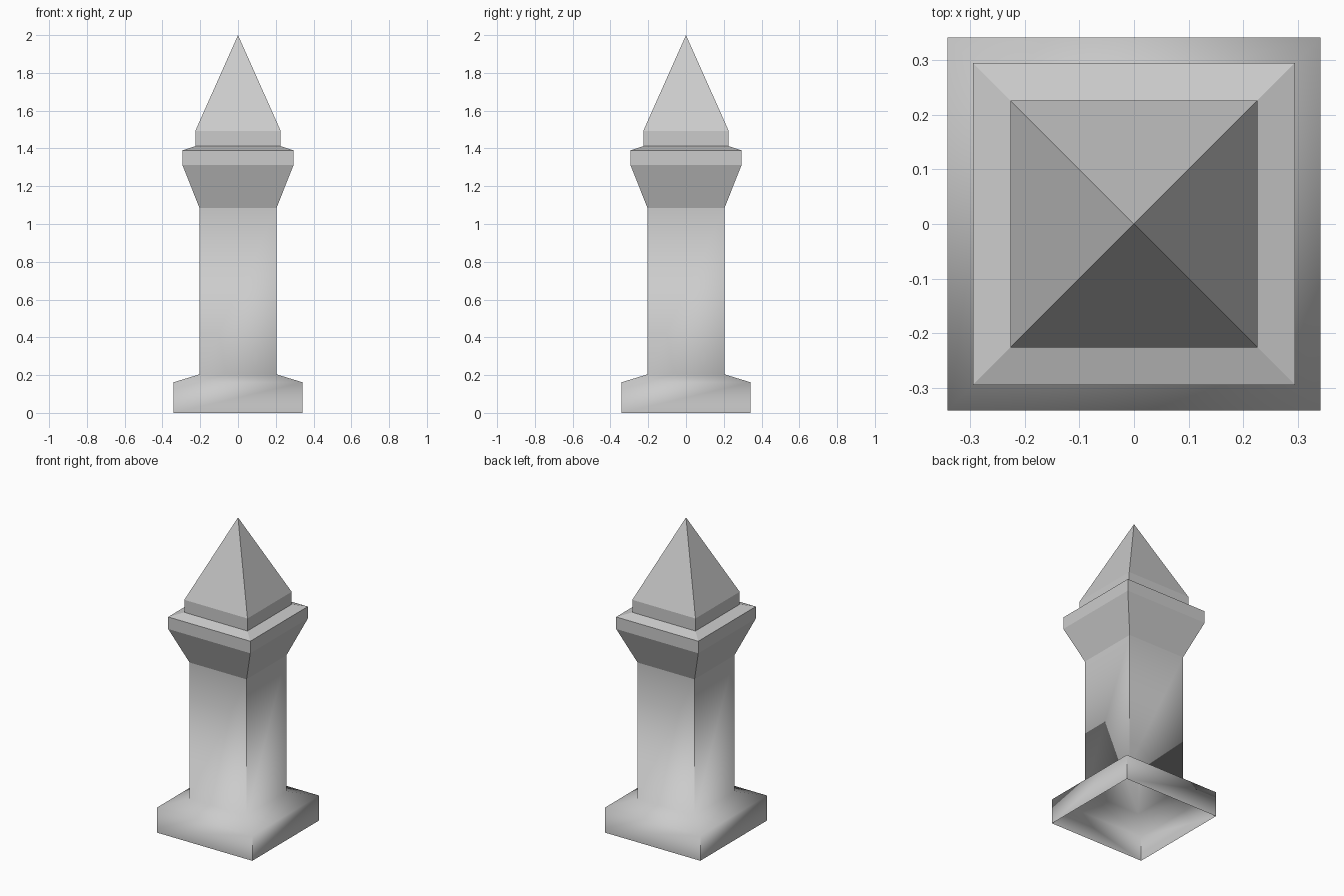
import bpy
import bmesh
import math

cube = bpy.data.objects.get("Cube")
if cube:
    bpy.data.objects.remove(cube, do_unlink=True)

# Single stone colour
stone = bpy.data.materials.new("grey stone")
stone.use_nodes = True
GREY = (0.6, 0.6, 0.6, 1.0)
stone.diffuse_color = GREY
stone.node_tree.nodes["Principled BSDF"].inputs["Base Color"].default_value = GREY


def square_loft(name, profile, smooth_angle=None):
    """Open square shell through (half width, height) points; zero width makes a tip."""
    bm = bmesh.new()
    rings = []
    for half, z in profile:
        if half == 0:
            rings.append([bm.verts.new((0, 0, z))] * 4)
        else:
            rings.append([bm.verts.new((sx * half, sy * half, z))
                          for sx, sy in ((-1, -1), (1, -1), (1, 1), (-1, 1))])
    for low, high in zip(rings, rings[1:]):
        for i in range(4):
            j = (i + 1) % 4
            corners = [low[i], low[j], high[j], high[i]]
            bm.faces.new(list(dict.fromkeys(corners)))
    mesh = bpy.data.meshes.new(name)
    bm.to_mesh(mesh)
    bm.free()
    mesh.materials.append(stone)
    obj = bpy.data.objects.new(name, mesh)
    bpy.context.collection.objects.link(obj)
    if smooth_angle:
        bpy.ops.object.select_all(action="DESELECT")
        obj.select_set(True)
        bpy.context.view_layer.objects.active = obj
        bpy.ops.object.shade_smooth_by_angle(angle=math.radians(smooth_angle))
    return obj


# Hollow plinth flowing softly into the shaft, with crisp corners
square_loft("plinth_and_shaft",
            [(0.341, 0), (0.341, 0.162), (0.204, 0.204), (0.204, 1.085)], 80)

# Flared capital with a band and a sloping ledge
square_loft("flared_capital",
            [(0.204, 1.085), (0.294, 1.312), (0.294, 1.39), (0.226, 1.412)])

# Collar and pyramid spire
square_loft("spire", [(0.226, 1.412), (0.226, 1.493), (0, 2.0)])
